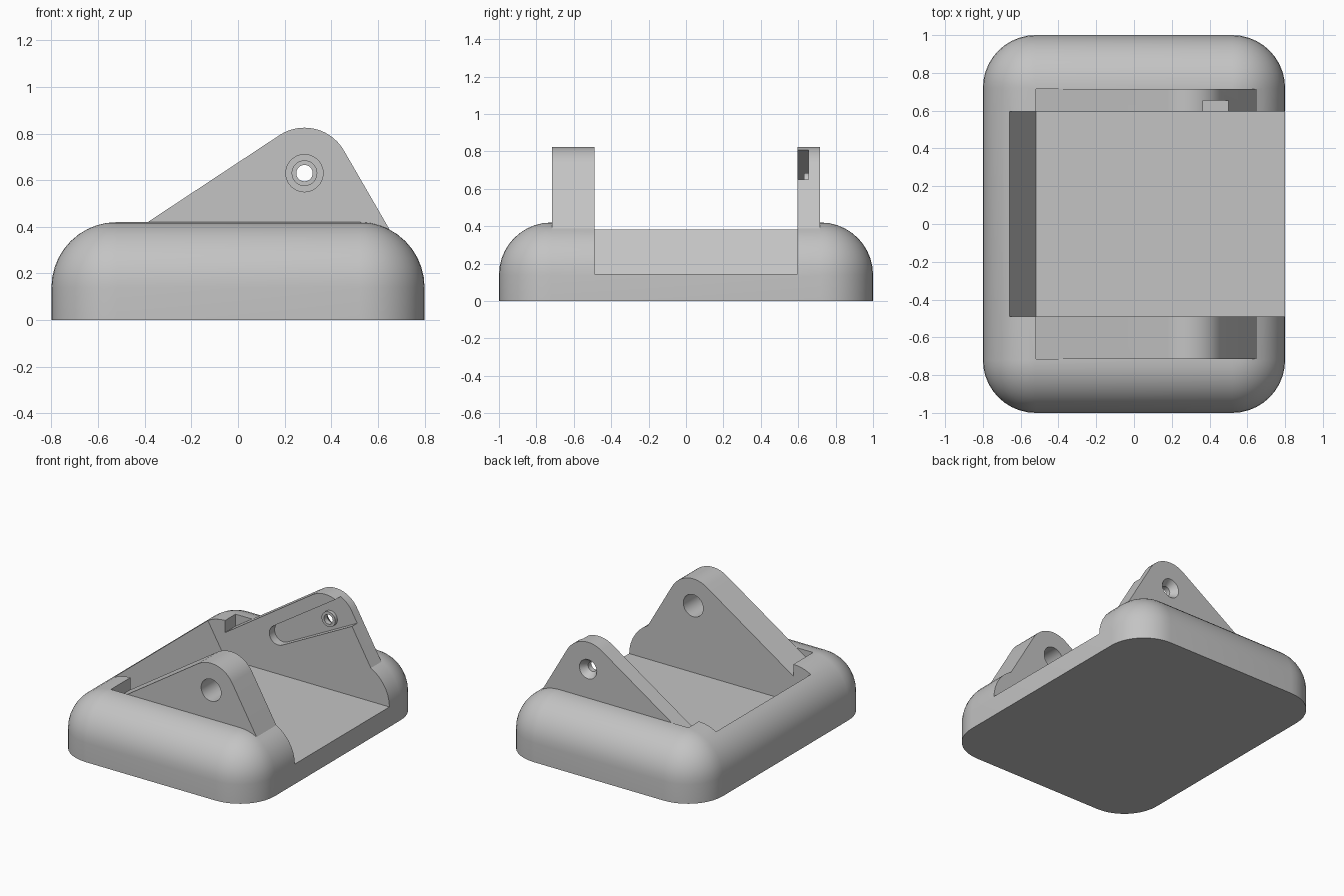
import bpy, bmesh
from math import sin, cos, pi, radians
from mathutils import Matrix

cube = bpy.data.objects.get("Cube")
if cube:
    bpy.data.objects.remove(cube, do_unlink=True)

grey = bpy.data.materials.new("plain grey")
grey.use_nodes = True
colour = (0.55, 0.55, 0.55, 1)
grey.diffuse_color = colour
grey.node_tree.nodes["Principled BSDF"].inputs["Base Color"].default_value = colour


def finish(bm, name):
    bmesh.ops.recalc_face_normals(bm, faces=bm.faces)
    mesh = bpy.data.meshes.new(name)
    bm.to_mesh(mesh)
    bm.free()
    mesh.materials.append(grey)
    obj = bpy.data.objects.new(name, mesh)
    bpy.context.collection.objects.link(obj)
    return obj


def prism(name, outline, y0, y1):
    """Extrude an x-z outline from y0 to y1."""
    bm = bmesh.new()
    face = bm.faces.new([bm.verts.new((x, y0, z)) for x, z in outline])
    new = bmesh.ops.extrude_face_region(bm, geom=[face])["geom"]
    verts = [v for v in new if isinstance(v, bmesh.types.BMVert)]
    bmesh.ops.translate(bm, verts=verts, vec=(0, y1 - y0, 0))
    return finish(bm, name)


def arc(cx, cz, r, start, end, steps):
    angles = [radians(start + (end - start) * i / steps) for i in range(steps + 1)]
    return [(cx + r * cos(a), cz + r * sin(a)) for a in angles]


def pin(name, y0, y1, r0, r1=None):
    """Round bar or cone along y on the hinge axis."""
    bm = bmesh.new()
    bmesh.ops.create_cone(bm, cap_ends=True, segments=40, radius1=r0,
                          radius2=r0 if r1 is None else r1, depth=y1 - y0)
    bmesh.ops.rotate(bm, verts=bm.verts, matrix=Matrix.Rotation(-pi / 2, 3, "X"))
    bmesh.ops.translate(bm, verts=bm.verts, vec=(HX, (y0 + y1) / 2, HZ))
    return finish(bm, name)


def combine(target, tool, operation):
    mod = target.modifiers.new(tool.name, "BOOLEAN")
    mod.operation, mod.object, mod.solver = operation, tool, "EXACT"
    bpy.context.view_layer.objects.active = target
    bpy.ops.object.modifier_apply(modifier=mod.name)
    bpy.data.objects.remove(tool, do_unlink=True)


# Main sizes: hinge axis, corner centres and fillet
HX, HZ = 0.285, 0.63
CX, CY, R, STEPS = 0.52, 0.72, 0.28, 10
INNER_FRONT, INNER_BACK, OUTER = -0.49, 0.595, 0.715

# Base block: stacked rounded rectangles forming the domed edge
bm = bmesh.new()
levels = [(R, 0)] + [(R * cos(pi / 2 * i / STEPS), 0.14 + R * sin(pi / 2 * i / STEPS))
                     for i in range(STEPS + 1)]
rings = []
for r, z in levels:
    ring = []
    for q, (sx, sy) in enumerate([(1, 1), (-1, 1), (-1, -1), (1, -1)]):
        for x, y in arc(sx * CX, sy * CY, r, q * 90, q * 90 + 90, STEPS):
            ring.append(bm.verts.new((x, y, z)))
    rings.append(ring)
for low, high in zip(rings, rings[1:]):
    for i in range(len(low)):
        j = (i + 1) % len(low)
        bm.faces.new((low[i], low[j], high[j], high[i]))
bm.faces.new(rings[0][::-1])
bm.faces.new(rings[-1])
bmesh.ops.remove_doubles(bm, verts=bm.verts, dist=0.0005)
body = finish(bm, "hinge_base")

# Ears: triangular lugs with round tops, seated in pockets in the base
ear = [(0.69, 0.1), (0.69, 0.319)] + arc(HX, HZ, 0.195, 30, 123.4, 14)
ear += [(-0.56, 0.306), (-0.56, 0.1)]
pocket = [(-CX, 0.2), (-0.3, 0.2), (-0.3, 0.7), (-CX, 0.7)]
for side, inner in ((-1, INNER_FRONT), (1, INNER_BACK)):
    overlap = inner - side * 0.04
    combine(body, prism("pocket", pocket, side * OUTER, overlap), "DIFFERENCE")
    combine(body, prism("ear", ear, side * (OUTER + 0.001), overlap), "UNION")

# Cavity open to one side, with a sloping end wall
cavity = [(-CX, 0.145), (0.95, 0.145), (0.95, 1), (-1.019, 1)]
combine(body, prism("cavity", cavity, INNER_FRONT, INNER_BACK), "DIFFERENCE")

# Tapered groove inside the back ear, with a raised boss
groove = arc(-0.095, 0.425, 0.07, 123.4, 297, 12) + [(0.8, 0.803), (0.8, 1.09)]
combine(body, prism("groove", groove, INNER_BACK - 0.05, 0.655), "DIFFERENCE")
combine(body, pin("boss", 0.63, 0.67, 0.055), "UNION")

# Pivot holes: wide in front, narrow and countersunk at the back
combine(body, pin("front_hole", -0.8, -0.4, 0.08), "DIFFERENCE")
combine(body, pin("back_hole", 0.55, 0.8, 0.035), "DIFFERENCE")
combine(body, pin("countersink", 0.665, 0.725, 0.034, 0.076), "DIFFERENCE")

bpy.ops.object.select_all(action="DESELECT")
body.select_set(True)
bpy.context.view_layer.objects.active = body
bpy.ops.object.shade_smooth_by_angle(angle=radians(25))
